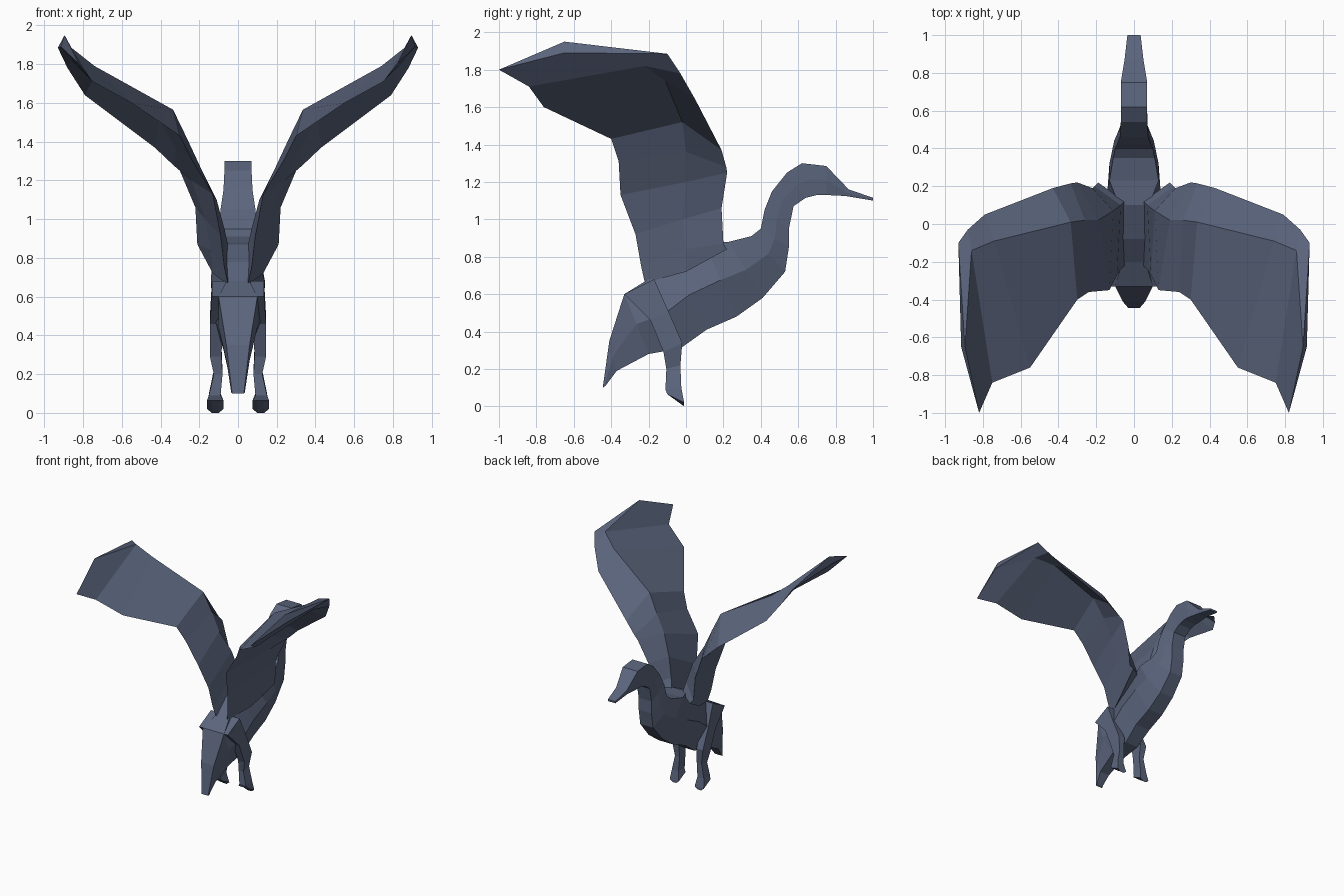
import bpy, bmesh

slate = bpy.data.materials.new("slate_blue")
slate.diffuse_color = (0.105, 0.13, 0.205, 1)


def loft(name, rings, mirror=False):
    """Skin a list of equal-sized rings into a closed, flat-shaded mesh."""
    bm = bmesh.new()
    loops = [[bm.verts.new(p) for p in ring] for ring in rings]
    n = len(loops[0])
    for a, b in zip(loops, loops[1:]):
        for i in range(n):
            j = (i + 1) % n
            bm.faces.new((a[i], a[j], b[j], b[i]))
    bm.faces.new(loops[0])
    bm.faces.new(loops[-1])
    bmesh.ops.recalc_face_normals(bm, faces=bm.faces)
    mesh = bpy.data.meshes.new(name)
    bm.to_mesh(mesh)
    bm.free()
    mesh.materials.append(slate)
    obj = bpy.data.objects.new(name, mesh)
    bpy.context.collection.objects.link(obj)
    if mirror:
        obj.modifiers.new("mirror", 'MIRROR')
    return obj


def body_ring(yt, zt, yb, zb, wt, wm, wb):
    """Six-sided section between a top and a bottom point."""
    ym, zm = (yt + yb) / 2, (zt + zb) / 2
    return [(wt, yt, zt), (wm, ym, zm), (wb, yb, zb),
            (-wb, yb, zb), (-wm, ym, zm), (-wt, yt, zt)]


# Body, tail, neck, head and beak in one skin: tail tip to beak tip
spine = [
    (-.445, .10, -.43, .11, .03, .035, .03),
    (-.41, .35, -.37, .19, .06, .06, .045),
    (-.33, .60, -.20, .28, .10, .10, .06),
    (-.20, .68, -.03, .31, .06, .13, .06),
    (-.08, .78, .11, .41, .06, .135, .07),
    (.10, .87, .27, .48, .08, .14, .07),
    (.23, .88, .41, .58, .13, .13, .065),
    (.35, .91, .53, .72, .11, .105, .06),
    (.40, .95, .55, .85, .10, .09, .06),
    (.42, 1.05, .55, .95, .09, .08, .06),
    (.46, 1.15, .575, 1.07, .075, .07, .06),
    (.54, 1.25, .64, 1.115, .07, .07, .06),
    (.62, 1.30, .70, 1.13, .07, .07, .06),
    (.75, 1.285, .75, 1.13, .07, .07, .06),
    (.87, 1.16, .85, 1.125, .05, .05, .045),
    (1.0, 1.115, 1.0, 1.10, .035, .035, .035),
]
loft("body", [body_ring(*s) for s in spine])

# Wings: leading edge, upper ridge, trailing edge, under ridge per station
wing = [
    [(.19, .22, .84), (.05, .12, .86), (.05, -.22, .66), (.13, .00, .72)],
    [(.21, .20, .87), (.07, .10, .95), (.07, -.24, .75), (.14, .00, .84)],
    [(.22, .19, 1.06), (.11, .07, 1.10), (.09, -.27, .92), (.17, -.02, 1.0)],
    [(.30, .22, 1.25), (.19, .02, 1.26), (.13, -.35, 1.13), (.24, 0, 1.20)],
    [(.335, .215, 1.28), (.26, .02, 1.41), (.24, -.36, 1.31), (.32, 0, 1.36)],
    [(.43, .19, 1.37), (.335, .01, 1.565), (.30, -.40, 1.43), (.41, -.02, 1.52)],
    [(.79, .05, 1.64), (.74, -.09, 1.79), (.55, -.76, 1.60), (.74, -.11, 1.74)],
    [(.88, -.03, 1.78), (.86, -.14, 1.885), (.75, -.84, 1.71), (.86, -.22, 1.82)],
    [(.93, -.10, 1.885), (.895, -.65, 1.95), (.82, -1.0, 1.80), (.915, -.65, 1.89)],
]
loft("wing", wing, mirror=True)

# Legs: back y, front y, back z, front z, inner x, outer x
leg = [
    (-.33, -.17, .60, .68, .06, .135),
    (-.19, -.09, .46, .50, .08, .145),
    (-.12, -.02, .29, .34, .085, .145),
    (-.105, -.03, .20, .22, .08, .125),
    (-.11, -.025, .09, .10, .09, .15),
    (-.10, -.01, .065, .02, .075, .16),
    (-.08, -.01, .055, .00, .10, .135),
]
loft("leg", [[(xi, yb, zb), (xo, yb, zb), (xo, yf, zf), (xi, yf, zf)]
             for yb, yf, zb, zf, xi, xo in leg], mirror=True)
